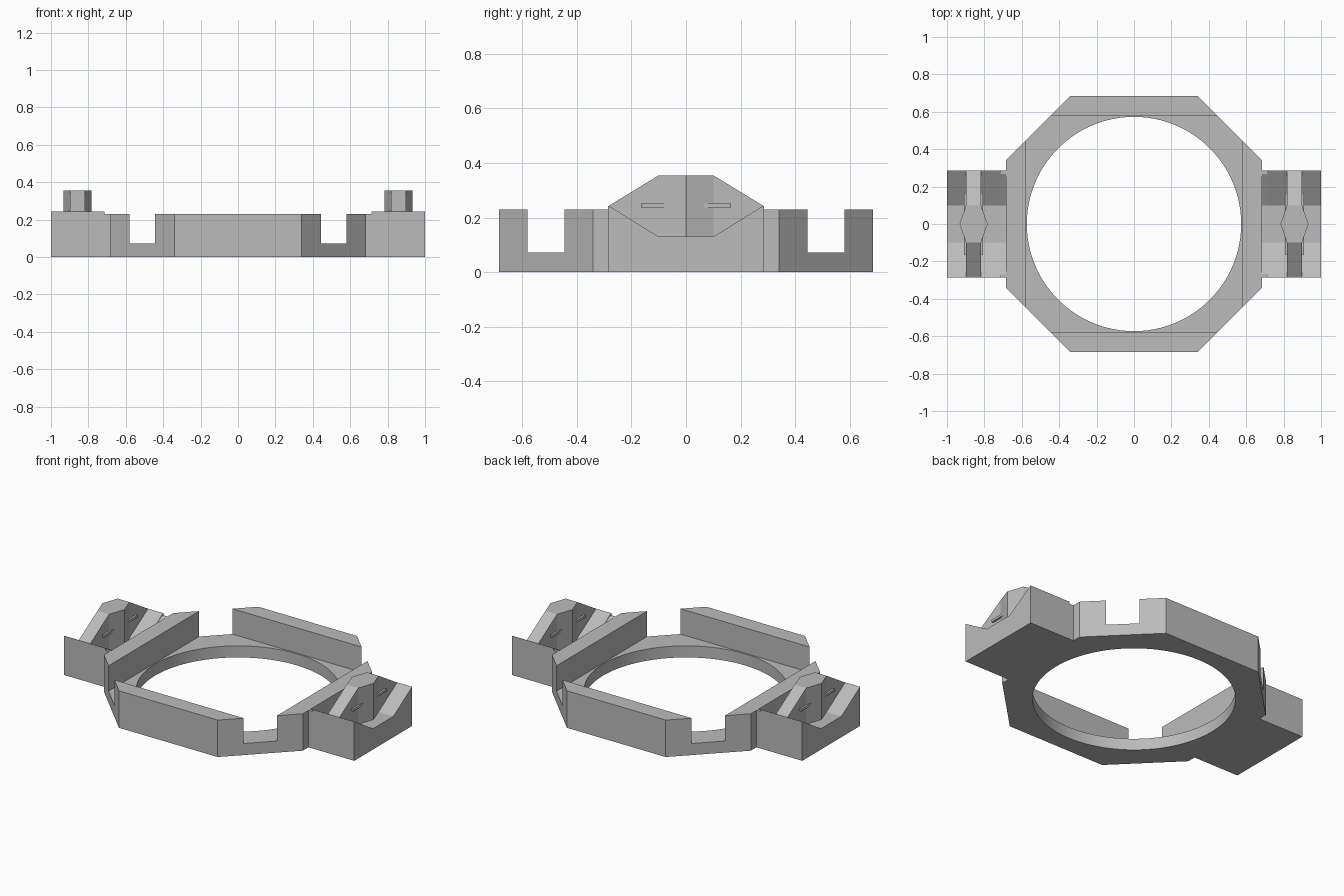
import bpy, bmesh
from mathutils import Vector

cube = bpy.data.objects.get("Cube")
if cube:
    bpy.data.objects.remove(cube, do_unlink=True)

grey = bpy.data.materials.new("plain_grey")
grey.use_nodes = True
grey.diffuse_color = (0.5, 0.5, 0.5, 1)
grey.node_tree.nodes["Principled BSDF"].inputs["Base Color"].default_value = grey.diffuse_color


def prism(name, profile, low, high, axis="z"):
    """Extrude a closed profile along z (x, y points) or along x (y, z points)."""
    bm = bmesh.new()
    place = (lambda a, b: (a, b, low)) if axis == "z" else (lambda a, b: (low, a, b))
    face = bm.faces.new([bm.verts.new(place(a, b)) for a, b in profile])
    top = bmesh.ops.extrude_face_region(bm, geom=[face])["geom"]
    step = Vector((0, 0, high - low)) if axis == "z" else Vector((high - low, 0, 0))
    bmesh.ops.translate(bm, verts=[v for v in top if isinstance(v, bmesh.types.BMVert)], vec=step)
    bmesh.ops.recalc_face_normals(bm, faces=bm.faces)
    mesh = bpy.data.meshes.new(name)
    bm.to_mesh(mesh)
    bm.free()
    mesh.materials.append(grey)
    obj = bpy.data.objects.new(name, mesh)
    bpy.context.collection.objects.link(obj)
    return obj


def activate(obj):
    bpy.ops.object.select_all(action="DESELECT")
    obj.select_set(True)
    bpy.context.view_layer.objects.active = obj


def cut(obj, cutter):
    mod = obj.modifiers.new("cut", "BOOLEAN")
    mod.operation = "DIFFERENCE"
    mod.solver = "EXACT"
    mod.object = cutter
    activate(obj)
    bpy.ops.object.modifier_apply(modifier=mod.name)
    bpy.data.objects.remove(cutter, do_unlink=True)


def mirrored(values):
    """Complete a half outline by reflecting it across the first coordinate."""
    return values + [(-a, b) for a, b in reversed(values)]


def on_both_sides(obj):
    obj.modifiers.new("both_sides", "MIRROR").use_mirror_merge = False


# Octagonal frame; the square pocket leaves four walls with open corners
R, C, P = 0.685, 0.34, 0.58
FLOOR, WALL = 0.072, 0.23
frame = prism("octagonal_frame", mirrored([(C, -R), (R, -C), (R, C), (C, R)]), 0, WALL)
cut(frame, prism("pocket_cutter", mirrored([(P, -P), (P, P)]), FLOOR, 1))

# Round opening through the floor
bpy.ops.mesh.primitive_cylinder_add(vertices=96, radius=0.573, depth=1)
opening = bpy.context.object
opening.data.materials.append(grey)
cut(frame, opening)
activate(frame)
bpy.ops.object.shade_smooth_by_angle(angle=0.5)

# Side ears with a sloped valley, joined to the frame by a lower neck
W, VALLEY, FLAT = 0.285, 0.13, 0.1


def ear_profile(lip, lip_y):
    return mirrored([(W, 0), (W, lip), (lip_y, lip), (FLAT, VALLEY)])


on_both_sides(prism("ear_neck", ear_profile(WALL, 0.268), R, 0.714, "x"))
on_both_sides(prism("side_ear", ear_profile(0.243, 0.283), 0.714, 1, "x"))

# Upright fin with a diamond-shaped swelling in the middle
X, TOP = 0.858, 0.355
on_both_sides(prism("ear_fin", mirrored([(FLAT, VALLEY), (W, 0.242), (FLAT, TOP)]),
                    X - 0.04, X + 0.04, "x"))
swell = [(X - 0.04, -FLAT), (X + 0.04, -FLAT), (X + 0.075, 0),
         (X + 0.04, FLAT), (X - 0.04, FLAT), (X - 0.075, 0)]
on_both_sides(prism("fin_swelling", swell, VALLEY, TOP))

# Small catches standing out from the fin faces
catch = [(X - 0.052, -0.165), (X + 0.052, -0.165), (X + 0.052, 0.165), (X - 0.052, 0.165)]
on_both_sides(prism("fin_catch", catch, 0.237, 0.252))
